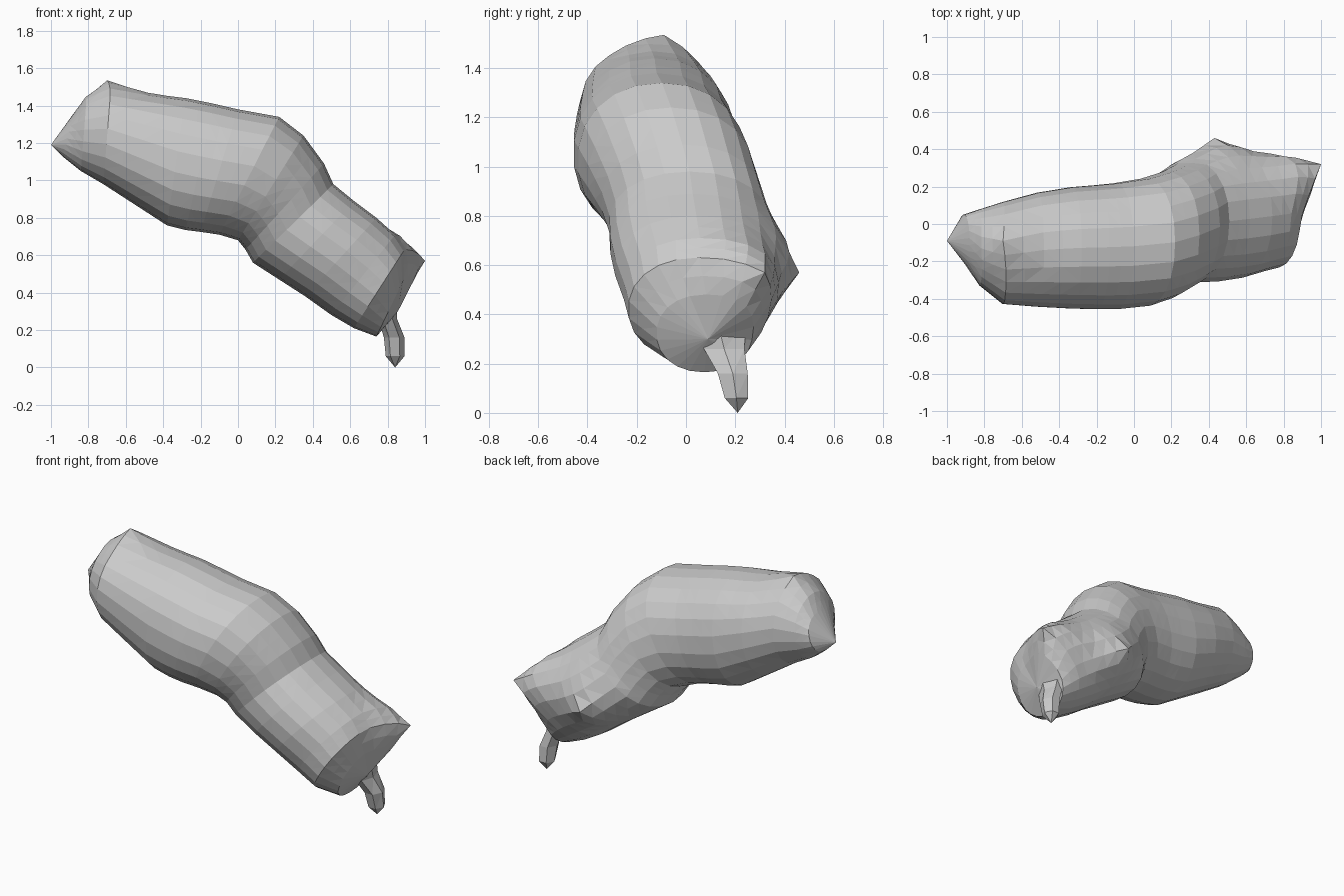
import bpy, bmesh, math
from mathutils import Vector

if "Cube" in bpy.data.objects:
    bpy.data.objects.remove(bpy.data.objects["Cube"])


def skin(name, rings, start=None, end=None, pulls=()):
    """Skin closed rings of points, close the ends, then pull out pointed nubs."""
    bm = bmesh.new()
    loops = [[bm.verts.new(p) for p in ring] for ring in rings]
    n = len(loops[0])
    for a, b in zip(loops, loops[1:]):
        for i in range(n):
            j = (i + 1) % n
            bm.faces.new((a[i], a[j], b[j], b[i]))
    for loop, tip in ((loops[0], start), (loops[-1], end)):
        if tip is None:
            bm.faces.new(loop)
        else:
            t = bm.verts.new(tip)
            for i in range(n):
                bm.faces.new((loop[i], loop[(i + 1) % n], t))
    # drag the nearest point to each tip, its neighbours follow with falloff
    for tip, radius in pulls:
        tip = Vector(tip)
        origin = min(bm.verts, key=lambda v: (v.co - tip).length).co.copy()
        for v in bm.verts:
            w = max(0, 1 - (v.co - origin).length / radius) ** 1.4
            v.co += (tip - origin) * w
    bmesh.ops.triangulate(bm, faces=bm.faces)
    bmesh.ops.recalc_face_normals(bm, faces=bm.faces)
    me = bpy.data.meshes.new(name)
    bm.to_mesh(me)
    bm.free()
    ob = bpy.data.objects.new(name, me)
    bpy.context.collection.objects.link(ob)
    return ob


def slice_ring(tx, tz, bx, bz, y0, y1, n=22, e=0.93):
    """Slightly full elliptic slice spanning a top and a bottom outline point."""
    c = Vector(((tx + bx) / 2, (y0 + y1) / 2, (tz + bz) / 2))
    up = Vector(((tx - bx) / 2, 0, (tz - bz) / 2))
    side = Vector((0, (y1 - y0) / 2, 0))
    f = lambda t: math.copysign(abs(t) ** e, t)
    return [c + up * f(math.cos(a)) + side * f(math.sin(a))
            for a in (math.tau * i / n for i in range(n))]


# Bent body: top x, z, bottom x, z, y min, y max
slices = [
    (-0.88, 1.355, -0.94, 1.13, -0.20, 0.05),
    (-0.81, 1.43, -0.84, 1.05, -0.33, 0.08),
    (-0.68, 1.49, -0.72, 0.98, -0.43, 0.12),
    (-0.48, 1.465, -0.55, 0.87, -0.445, 0.17),
    (-0.28, 1.44, -0.38, 0.76, -0.455, 0.20),
    (-0.13, 1.41, -0.28, 0.735, -0.458, 0.21),
    (0.00, 1.38, -0.20, 0.725, -0.458, 0.22),
    (0.22, 1.34, -0.10, 0.71, -0.44, 0.245),
    (0.35, 1.24, 0.00, 0.68, -0.40, 0.28),
    (0.46, 1.09, 0.04, 0.63, -0.345, 0.315),
    (0.51, 0.98, 0.08, 0.56, -0.315, 0.345),
    (0.62, 0.89, 0.22, 0.47, -0.31, 0.365),
    (0.74, 0.80, 0.36, 0.38, -0.29, 0.375),
    (0.84, 0.71, 0.50, 0.28, -0.255, 0.365),
    (0.89, 0.63, 0.62, 0.21, -0.235, 0.33),
    (0.89, 0.48, 0.74, 0.165, -0.12, 0.27),
]
# insert a halfway slice between neighbours
dense = [slices[0]]
for a, b in zip(slices, slices[1:]):
    dense += [tuple((p + q) / 2 for p, q in zip(a, b)), b]

skin("body", [slice_ring(*s) for s in dense],
     start=(-1.0, -0.09, 1.19), end=(0.855, 0.09, 0.30),
     pulls=[((-0.70, -0.09, 1.535), 0.25),   # upper nub
            ((0.43, 0.46, 0.57), 0.28),      # side nub
            ((1.00, 0.32, 0.57), 0.27)])     # corner nub

# Tapering tail down to the ground: x, y, z, x radius, y radius
tail = [(0.77, 0.13, 0.36, 0.08, 0.13), (0.80, 0.155, 0.26, 0.05, 0.095),
        (0.835, 0.19, 0.16, 0.055, 0.07), (0.84, 0.205, 0.06, 0.05, 0.055)]
skin("tail", [[(x + rx * math.cos(math.tau * i / 6), y + ry * math.sin(math.tau * i / 6), z)
               for i in range(6)] for x, y, z, rx, ry in tail],
     end=(0.84, 0.21, 0.0))
